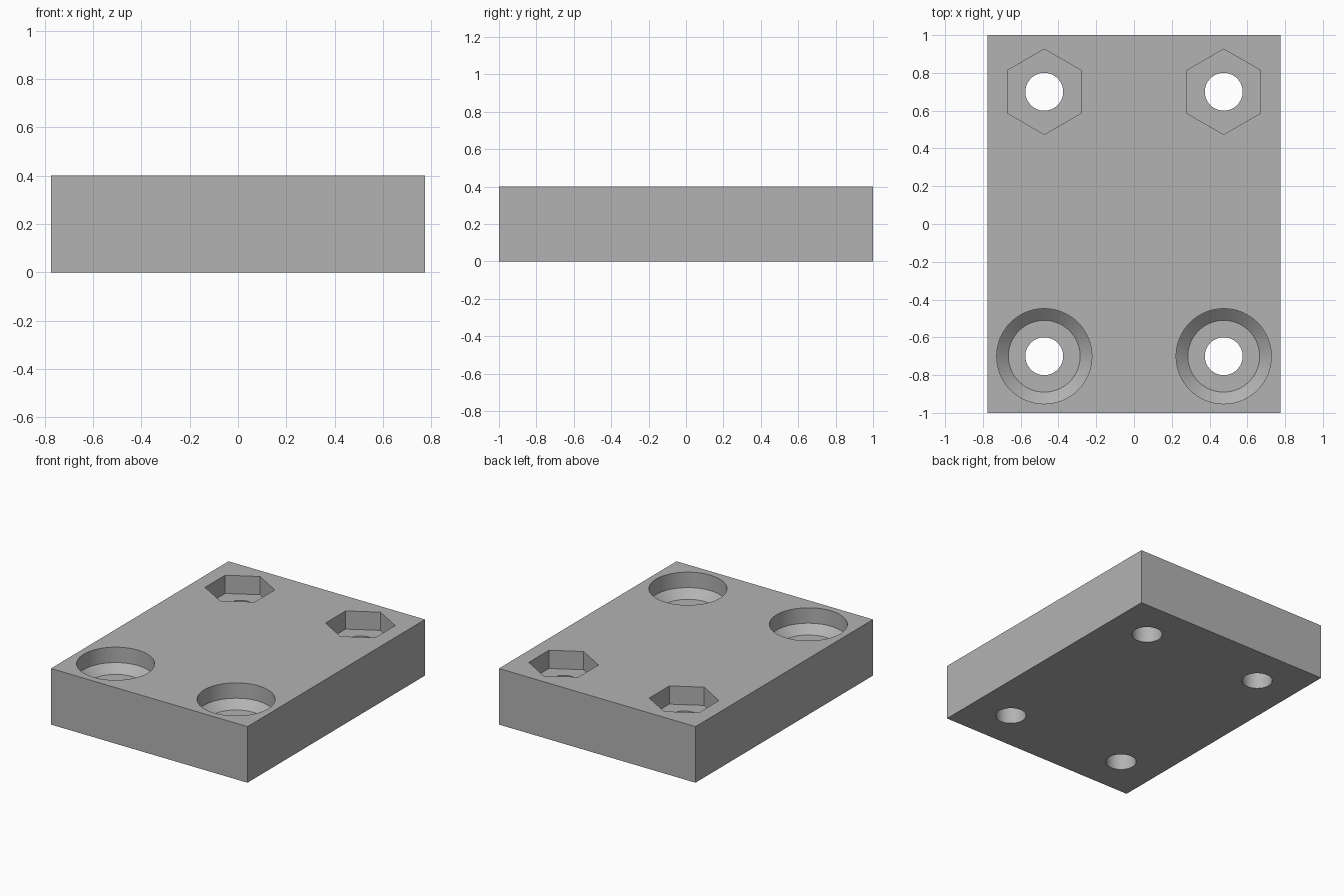
import bpy
import bmesh
from math import cos, sin, pi

cube = bpy.data.objects.get("Cube")
if cube:
    bpy.data.objects.remove(cube, do_unlink=True)

WIDTH, LENGTH, HEIGHT = 1.55, 2.0, 0.4
HOLE_X, HOLE_Y, HOLE_R = 0.475, 0.7, 0.1

grey = bpy.data.materials.new("plain_grey")
grey.use_nodes = True
colour = (0.45, 0.45, 0.45, 1)
grey.diffuse_color = colour
grey.node_tree.nodes["Principled BSDF"].inputs["Base Color"].default_value = colour


def add_object(name, bm):
    bmesh.ops.recalc_face_normals(bm, faces=bm.faces)
    mesh = bpy.data.meshes.new(name)
    bm.to_mesh(mesh)
    bm.free()
    mesh.materials.append(grey)
    obj = bpy.data.objects.new(name, mesh)
    bpy.context.collection.objects.link(obj)
    return obj


def stacked_cutter(name, x, y, profile, sides):
    """Closed solid of stacked rings; profile lists (radius, z) upwards."""
    bm = bmesh.new()
    rings = []
    for r, z in profile:
        angles = [pi / 2 + 2 * pi * i / sides for i in range(sides)]
        rings.append([bm.verts.new((x + r * cos(a), y + r * sin(a), z)) for a in angles])
    for low, high in zip(rings, rings[1:]):
        for i in range(sides):
            j = (i + 1) % sides
            bm.faces.new((low[i], low[j], high[j], high[i]))
    bm.faces.new(rings[0][::-1])
    bm.faces.new(rings[-1])
    return add_object(name, bm)


# Rectangular block
bm = bmesh.new()
bmesh.ops.create_cube(bm, size=1)
bmesh.ops.scale(bm, vec=(WIDTH, LENGTH, HEIGHT), verts=bm.verts)
bmesh.ops.translate(bm, vec=(0, 0, HEIGHT / 2), verts=bm.verts)
plate = add_object("mounting_plate", bm)

# Screw head seats at the front, hexagonal nut pockets at the back, bolt holes through all
above = HEIGHT + 0.1
seat_floor, seat_rim = HEIGHT - 0.165, HEIGHT - 0.11
seat = [(0.19, seat_floor), (0.252, seat_rim), (0.252, above)]
pocket = [(0.226, HEIGHT - 0.13), (0.226, above)]
bolt = [(HOLE_R, -0.1), (HOLE_R, HEIGHT - 0.05)]

cutters = []
for x in (-HOLE_X, HOLE_X):
    cutters.append(stacked_cutter("seat_cutter", x, -HOLE_Y, seat, 64))
    cutters.append(stacked_cutter("pocket_cutter", x, HOLE_Y, pocket, 6))
    for y in (-HOLE_Y, HOLE_Y):
        cutters.append(stacked_cutter("bolt_cutter", x, y, bolt, 64))

# Cut every recess, then drop the cutters
bpy.ops.object.select_all(action="DESELECT")
plate.select_set(True)
bpy.context.view_layer.objects.active = plate
for cutter in cutters:
    mod = plate.modifiers.new("cut", "BOOLEAN")
    mod.operation = "DIFFERENCE"
    mod.solver = "EXACT"
    mod.object = cutter
    bpy.ops.object.modifier_apply(modifier=mod.name)
    bpy.data.objects.remove(cutter, do_unlink=True)

bpy.ops.object.shade_smooth_by_angle(angle=pi / 9)
